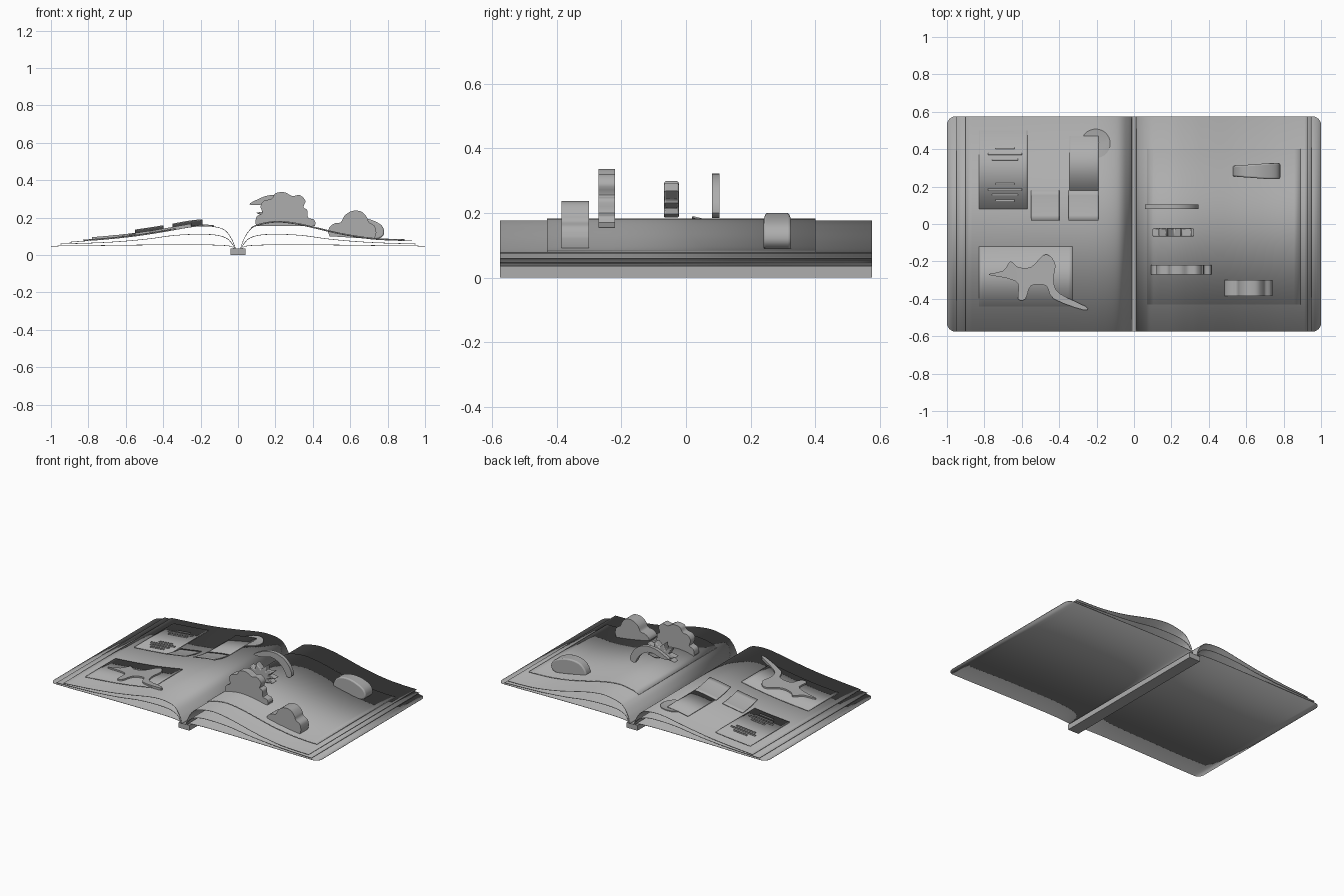
import bpy, bmesh, math
from mathutils import Vector

if "Cube" in bpy.data.objects:
    bpy.data.objects.remove(bpy.data.objects["Cube"])

grey = bpy.data.materials.new("paper grey")
grey.diffuse_color = (0.42, 0.42, 0.42, 1)
grey.use_nodes = True
grey.node_tree.nodes["Principled BSDF"].inputs["Base Color"].default_value = grey.diffuse_color


def finish(name, bm, thick=0, bevel=0, angle=35):
    bmesh.ops.recalc_face_normals(bm, faces=bm.faces) if not thick else None
    me = bpy.data.meshes.new(name)
    bm.to_mesh(me)
    bm.free()
    ob = bpy.data.objects.new(name, me)
    bpy.context.collection.objects.link(ob)
    me.materials.append(grey)
    if thick:
        m = ob.modifiers.new("thickness", "SOLIDIFY")
        m.thickness, m.offset = thick, -1
    if bevel:
        m = ob.modifiers.new("round", "BEVEL")
        m.width, m.segments, m.limit_method = bevel, 3, "ANGLE"
        m.angle_limit = math.radians(50)
    bpy.ops.object.select_all(action="DESELECT")
    ob.select_set(True)
    bpy.context.view_layer.objects.active = ob
    bpy.ops.object.shade_smooth_by_angle(angle=math.radians(angle))
    return ob


def curve(pts, n=6, closed=False):
    """Smooth curve through 2D points."""
    p = [Vector(q) for q in pts]
    p = [p[-1]] + p + p[:2] if closed else [p[0] * 2 - p[1]] + p + [p[-1] * 2 - p[-2]]
    out = []
    for a, b, c, d in zip(p, p[1:], p[2:], p[3:]):
        for i in range(n):
            t = i / n
            out.append(0.5 * (2 * b + (c - a) * t + (2 * a - 5 * b + 4 * c - d) * t * t
                              + (3 * b - a - 3 * c + d) * t ** 3))
    return out if closed else out + [p[-2]]


def height(prof, x):
    x = abs(x)
    for a, b in zip(prof, prof[1:]):
        if a.x <= x <= b.x:
            return a.y + (b.y - a.y) * (x - a.x) / (b.x - a.x)
    return prof[-1].y


# page profiles from gutter to outer edge
right_top = curve([(.012, .035), (.03, .085), (.06, .132), (.1, .158), (.2, .176), (.3, .168),
                   (.4, .147), (.55, .112), (.7, .088), (.82, .08), (.93, .078)])
left_top = curve([(.012, .035), (.03, .08), (.06, .125), (.1, .147), (.17, .156), (.25, .151),
                  (.4, .125), (.55, .102), (.7, .086), (.9, .07)])
middle = curve([(.016, .035), (.03, .06), (.06, .09), (.12, .108), (.22, .112), (.35, .105),
                (.5, .085), (.7, .069), (.95, .06)])
cover = curve([(.02, .035), (.05, .05), (.2, .056), (.5, .055), (.8, .051), (.955, .05)])
R = 0.045
cover += [Vector((.955 + R * math.sin(a), .049)) for a in [math.pi / 12 * i for i in range(1, 7)]]


def page(name, prof, side, half=0.575, rounded=False):
    bm = bmesh.new()
    rows = []
    for p in prof:
        h = half
        if rounded and p.x > .955:
            h = half - R + math.sqrt(max(0, R * R - (p.x - .955) ** 2))
        rows.append([bm.verts.new((side * p.x, s * h, p.y)) for s in (-1, 1)])
    for a, b in zip(rows, rows[1:]):
        bm.faces.new([a[0], b[0], b[1], a[1]] if side > 0 else [a[1], b[1], b[0], a[0]])
    finish(name, bm, thick=0.003, angle=50)


for word, side, top in (("right", 1, right_top), ("left", -1, left_top)):
    page(word + "_cover", cover, side, rounded=True)
    page(word + "_middle_page", middle, side)
    page(word + "_top_page", top, side)

# spine block
bm = bmesh.new()
bmesh.ops.create_cube(bm, size=1)
for v in bm.verts:
    v.co = (v.co.x * .08, v.co.y * 1.15, v.co.z * .035 + .0175)
finish("spine", bm)


def slip(name, x0, x1, y0, y1, prof, lift=0.005, raise_front=0, thick=0.005):
    """Paper slip following the page, optionally curled up at its front."""
    bm = bmesh.new()
    nx, ny = 24, 6 if raise_front else 1
    g = [[bm.verts.new((x, y0 + (y1 - y0) * j / ny,
                        height(prof, x) + lift + raise_front * (1 - j / ny) ** 1.5))
          for j in range(ny + 1)] for x in [x0 + (x1 - x0) * i / nx for i in range(nx + 1)]]
    for i in range(nx):
        for j in range(ny):
            bm.faces.new([g[i][j], g[i + 1][j], g[i + 1][j + 1], g[i][j + 1]])
    finish(name, bm, thick=thick)


slip("right_picture_plate", .07, .89, -.43, .40, right_top, .006, thick=.006)
slip("text_card", -.83, -.57, .08, .50, left_top, .006)
slip("animal_card", -.83, -.33, -.44, -.12, left_top, .006)
slip("photo_sheet", -.345, -.19, .17, .47, left_top, .006)
slip("inner_flap", -.35, -.19, .02, .18, left_top, .006, .028)
slip("outer_flap", -.55, -.40, .02, .18, left_top, .006, .028)

# small text bars on the card
for k, y in enumerate((.12, .15, .18, .21, .34, .37, .40)):
    w = .05 + .02 * (k % 3)
    slip("text_bar", -.69 - w, -.69 + w, y, y + .01, left_top, .011, thick=.006)


def relief(name, outline, prof, lift):
    """Flat cut-out resting on the page."""
    bm = bmesh.new()
    top = [bm.verts.new((p[0], p[1], height(prof, p[0]) + lift)) for p in outline]
    low = [bm.verts.new((p[0], p[1], height(prof, p[0]))) for p in outline]
    bm.faces.new(top)
    for i in range(len(top)):
        j = (i + 1) % len(top)
        bm.faces.new([low[i], low[j], top[j], top[i]])
    bmesh.ops.triangulate(bm, faces=[f for f in bm.faces if len(f.verts) > 4])
    finish(name, bm)


# round sticker and running animal
relief("round_sticker", [(-.205 + .078 * math.cos(a), .43 + .078 * math.sin(a))
                         for a in [math.tau * i / 28 for i in range(28)]], left_top, .006)
animal = [(-.78, -.27), (-.70, -.25), (-.66, -.20), (-.62, -.23), (-.55, -.23), (-.49, -.17),
          (-.45, -.17), (-.42, -.22), (-.43, -.30), (-.40, -.37), (-.26, -.44), (-.27, -.46),
          (-.43, -.40), (-.47, -.33), (-.55, -.33), (-.58, -.40), (-.62, -.40), (-.62, -.32),
          (-.68, -.29)]
relief("running_animal", curve(animal, 3, True), left_top, .016)


def standing(name, outline, y0, y1, bevel=0, taper=None):
    """Upright cut-out, outline in x and z."""
    bm = bmesh.new()
    yc = (y0 + y1) / 2
    sides = []
    for y in (y0, y1):
        sides.append([bm.verts.new((p[0], yc + (y - yc) * (taper(p[0]) if taper else 1), p[1]))
                      for p in outline])
    bm.faces.new(sides[0])
    bm.faces.new(sides[1][::-1])
    n = len(outline)
    for i in range(n):
        j = (i + 1) % n
        bm.faces.new([sides[0][j], sides[0][i], sides[1][i], sides[1][j]])
    finish(name, bm, bevel=bevel)


# clouds
standing("front_cloud", [(.73, .085), (.49, .10)] + curve(
    [(.482, .12), (.49, .15), (.52, .17), (.55, .175), (.57, .21), (.61, .235), (.66, .232),
     (.69, .20), (.70, .175), (.73, .155), (.74, .12)], 4), -.385, -.30)
standing("tall_cloud", [(.41, .155), (.10, .155)] + curve(
    [(.092, .17), (.10, .205), (.13, .225), (.12, .26), (.14, .29), (.18, .30), (.20, .33),
     (.25, .335), (.29, .315), (.33, .32), (.36, .29), (.35, .255), (.37, .24), (.375, .20),
     (.405, .19), (.415, .17)], 4), -.27, -.22)

# spiky leaping figure with rounded body
standing("spiky_figure", [(.10, .19), (.17, .20), (.25, .185), (.31, .195), (.27, .215), (.325, .23),
                          (.275, .24), (.31, .27), (.255, .26), (.25, .295), (.215, .265),
                          (.18, .30), (.175, .255), (.13, .27), (.15, .235), (.095, .225),
                          (.135, .21)], -.068, -.022, bevel=.006)

# thin bird with curved neck and beak
standing("curved_bird", curve(
    [(.06, .27), (.10, .295), (.16, .318), (.23, .32), (.29, .295), (.33, .25), (.345, .20),
     (.31, .185), (.28, .235), (.23, .275), (.18, .285), (.12, .268)], 3, True), .08, .104)

# rounded wedge cloud at the back
standing("back_cloud", curve(
    [(.53, .115), (.54, .155), (.58, .19), (.65, .20), (.72, .185), (.77, .155), (.78, .11),
     (.74, .085), (.65, .095), (.56, .108)], 4, True), .24, .325, bevel=.018,
    taper=lambda x: .65 + .35 * min(1, (x - .52) / .2))
